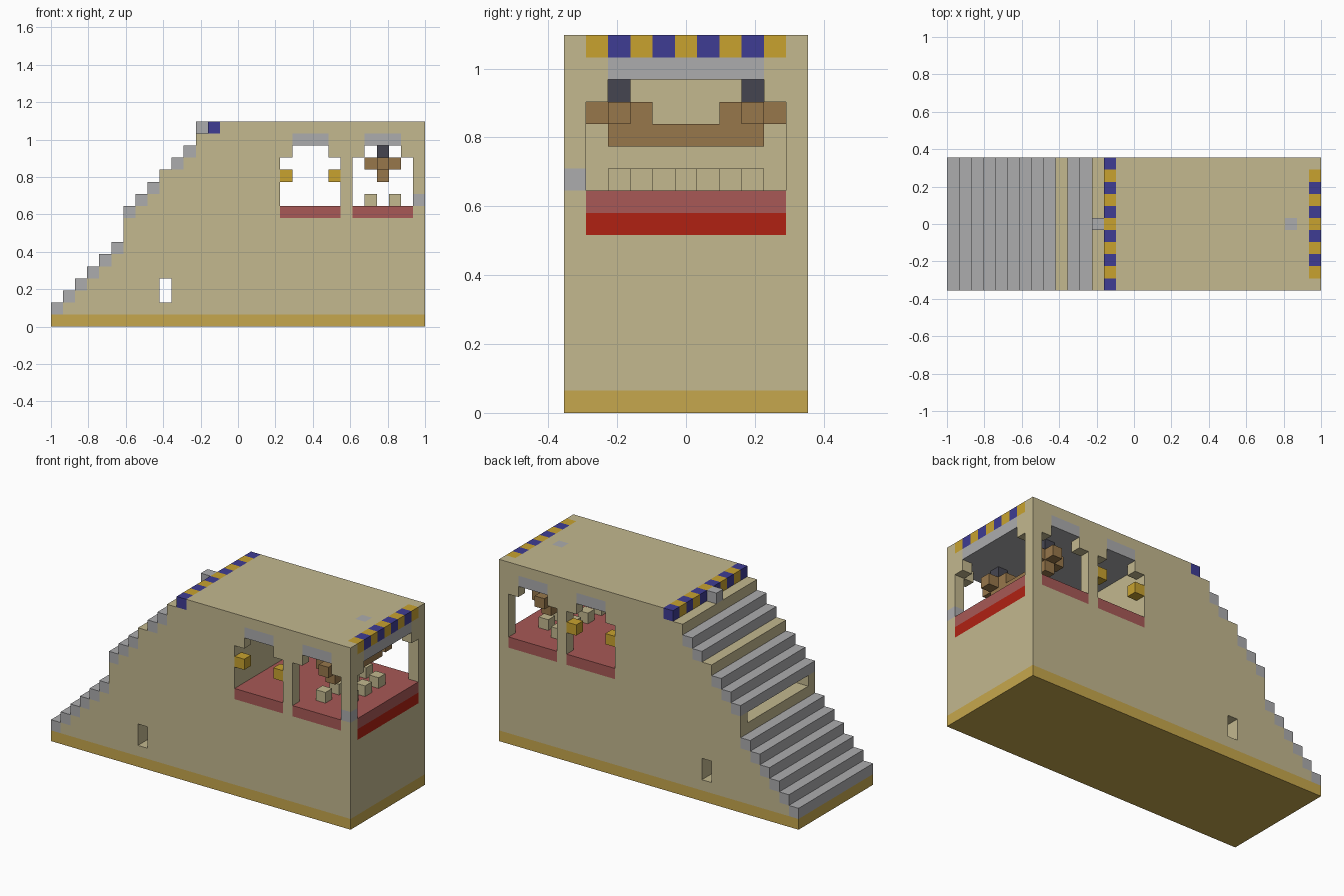
import bpy, bmesh
from mathutils import Vector

cube = bpy.data.objects.get("Cube")
if cube:
    bpy.data.objects.remove(cube, do_unlink=True)

NX, NY, NZ = 31, 11, 17      # size in blocks
V = 2 / NX                   # block edge length

# Colours, given as display values
COLOURS = {
    "sand": (195, 184, 143), "base_gold": (198, 167, 77), "stone_grey": (172, 172, 174),
    "trim_blue": (62, 60, 148), "trim_gold": (200, 162, 47), "floor_red": (168, 89, 86),
    "bright_red": (176, 33, 18), "wood_brown": (151, 119, 75), "slate": (69, 69, 80),
}
NAMES = list(COLOURS)


def linear(c):
    c /= 255
    return c / 12.92 if c <= 0.04045 else ((c + 0.055) / 1.055) ** 2.4


def make_material(name):
    mat = bpy.data.materials.new(name)
    rgba = (*[linear(c) for c in COLOURS[name]], 1)
    mat.diffuse_color = rgba
    mat.use_nodes = True
    bsdf = mat.node_tree.nodes["Principled BSDF"]
    bsdf.inputs["Base Color"].default_value = rgba
    bsdf.inputs["Roughness"].default_value = 0.9
    return mat


MATS = [make_material(n) for n in NAMES]


def span(a):
    """A single index or an inclusive (first, last) pair."""
    return range(a, a + 1) if isinstance(a, int) else range(a[0], a[1] + 1)


def fill(grid, colour, x, y, z):
    for i in span(x):
        for j in span(y):
            for k in span(z):
                if colour is None:
                    grid.pop((i, j, k), None)
                else:
                    grid[i, j, k] = NAMES.index(colour)


def build(name, grid):
    """Make a mesh from the exposed faces of the filled blocks."""
    bm = bmesh.new()
    used = sorted(set(grid.values()))
    for cell, colour in grid.items():
        for axis in range(3):
            for side in (0, 1):
                beside = list(cell)
                beside[axis] += 2 * side - 1
                if tuple(beside) in grid:
                    continue
                u, w = (axis + 1) % 3, (axis + 2) % 3
                verts = []
                for du, dw in ((0, 0), (1, 0), (1, 1), (0, 1)):
                    p = Vector(cell)
                    p[axis] += side
                    p[u] += du
                    p[w] += dw
                    verts.append(bm.verts.new((p - Vector((NX / 2, NY / 2, 0))) * V))
                face = bm.faces.new(verts if side else verts[::-1])
                face.material_index = used.index(colour)
    bmesh.ops.remove_doubles(bm, verts=bm.verts, dist=V / 100)
    mesh = bpy.data.meshes.new(name)
    bm.to_mesh(mesh)
    bm.free()
    for index in used:
        mesh.materials.append(MATS[index])
    obj = bpy.data.objects.new(name, mesh)
    bpy.context.collection.objects.link(obj)


ACROSS, INSIDE = (0, NY - 1), (1, NY - 2)
hull = {}

# Main body, with stairs climbing to the roof
heights = [*range(2, 8), *range(10, 17)]
for i in range(NX):
    top = heights[i] if i < len(heights) else NZ
    fill(hull, "sand", i, ACROSS, (0, top - 1))
    if i < len(heights) and i not in (9, 12):
        fill(hull, "stone_grey", i, ACROSS, top - 1)
fill(hull, "base_gold", (0, NX - 1), ACROSS, 0)

# Cabin room: red floor, grey ceiling
fill(hull, "floor_red", (19, 29), INSIDE, 9)
fill(hull, "stone_grey", (19, 29), INSIDE, 15)
fill(hull, None, (19, 29), INSIDE, (10, 14))

# Side windows with red sills and grey caps
for wall in (0, NY - 1):
    for x in (19, 25):
        fill(hull, None, (x, x + 4), wall, (10, 13))
        fill(hull, None, (x + 1, x + 3), wall, 14)
        fill(hull, "floor_red", (x, x + 4), wall, 9)
        fill(hull, "stone_grey", (x + 1, x + 3), wall, 15)

# End window with double red sill, grey cap
fill(hull, None, 30, INSIDE, (10, 13))
fill(hull, None, 30, (2, 8), 14)
fill(hull, "floor_red", 30, INSIDE, 9)
fill(hull, "bright_red", 30, INSIDE, 8)
fill(hull, "stone_grey", 30, (2, 8), 15)

# Small through hole and slot in the stair riser
fill(hull, None, 9, ACROSS, (2, 3))
fill(hull, None, (6, 7), INSIDE, 8)

# Striped roof trim at both ends
for j in range(NY):
    colour = "trim_gold" if j % 2 else "trim_blue"
    fill(hull, colour, 13, j, 16)
    if j in span(INSIDE):
        fill(hull, colour, 30, j, 16)

# Grey accent blocks on the corner, roof and top stair
fill(hull, "stone_grey", 30, 0, 10)
fill(hull, "stone_grey", 28, 5, 16)
fill(hull, "stone_grey", 12, 5, 16)
build("hull", hull)

# Gold lamps at the sides of the first window pair
lamps = {}
for x in (19, 23):
    for y in (0, NY - 1):
        fill(lamps, "trim_gold", x, y, 12)
build("window_lamps", lamps)

# Staggered seats on the cabin floor
seats = {}
for y in range(2, 9):
    fill(seats, "sand", 28 if y % 2 else 26, y, 10)
build("seats", seats)

# Hanging beam with a crossed bracket and hanger at each end
beam = {}
fill(beam, "wood_brown", 27, (2, 8), 12)
for y in (2, 8):
    fill(beam, "wood_brown", (26, 28), y, 13)
    fill(beam, "wood_brown", 27, (y - 1, y + 1), 13)
    fill(beam, "slate", 27, y, 14)
build("hanging_beam", beam)
